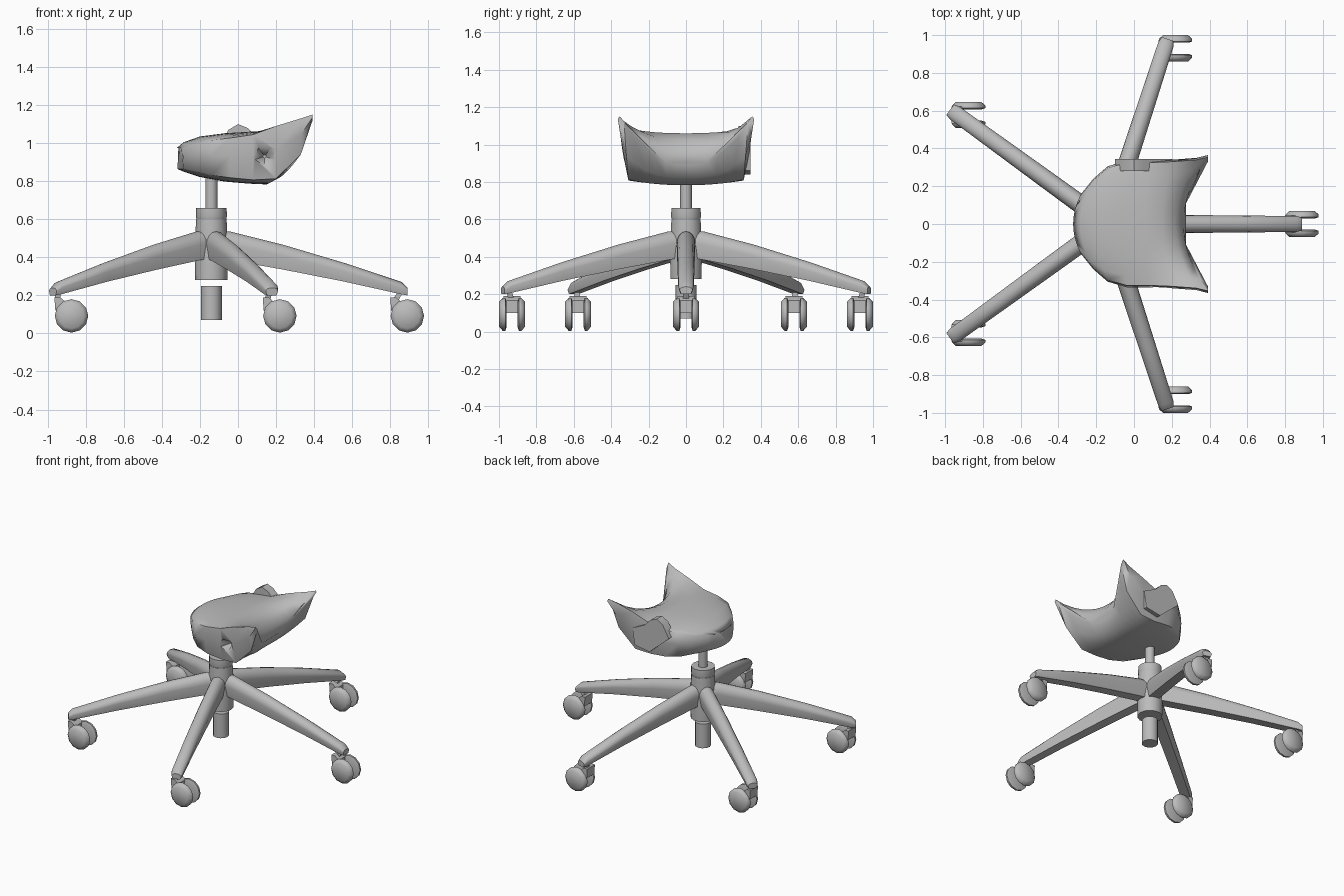
import bpy, bmesh, math
from mathutils import Vector, Matrix

cube = bpy.data.objects.get("Cube")
if cube:
    bpy.data.objects.remove(cube)

grey = bpy.data.materials.new("plain_grey")
grey.use_nodes = True
grey.diffuse_color = (0.5, 0.5, 0.5, 1)
grey.node_tree.nodes["Principled BSDF"].inputs["Base Color"].default_value = (0.5, 0.5, 0.5, 1)

HUB = Vector((-0.14, 0, 0))


def finish(name, bm, angle=40):
    bmesh.ops.recalc_face_normals(bm, faces=bm.faces)
    mesh = bpy.data.meshes.new(name)
    bm.to_mesh(mesh)
    bm.free()
    mesh.materials.append(grey)
    obj = bpy.data.objects.new(name, mesh)
    bpy.context.collection.objects.link(obj)
    bpy.ops.object.select_all(action="DESELECT")
    obj.select_set(True)
    bpy.context.view_layer.objects.active = obj
    bpy.ops.object.shade_smooth_by_angle(angle=math.radians(angle))
    return obj


def loft(name, rings, angle=40):
    """Skin a list of closed rings and cap both ends."""
    bm = bmesh.new()
    loops = [[bm.verts.new(p) for p in ring] for ring in rings]
    n = len(loops[0])
    for a, b in zip(loops, loops[1:]):
        for i in range(n):
            j = (i + 1) % n
            bm.faces.new((a[i], a[j], b[j], b[i]))
    bm.faces.new(loops[0])
    bm.faces.new(loops[-1])
    return finish(name, bm, angle)


def turned(name, profile, sides=14):
    """Vertical turned part on the hub axis from (radius, z) pairs."""
    return loft(name, [[HUB + Vector((r * math.cos(k * math.tau / sides),
                                      r * math.sin(k * math.tau / sides), z))
                        for k in range(sides)] for r, z in profile])


# Central column
turned("lift_column", [(0.032, 0.6), (0.032, 0.86)], 12)
turned("hub_collar", [(0.078, 0.6), (0.082, 0.615), (0.08, 0.66)])
turned("hub", [(0.085, 0.28), (0.088, 0.45), (0.08, 0.6)])
turned("lift_cylinder", [(0.055, 0.07), (0.055, 0.25)], 12)

# Legs: (distance from hub, top, bottom, half width)
LEG = [(0.0, 0.54, 0.40, 0.05), (0.1, 0.535, 0.385, 0.05), (0.38, 0.465, 0.335, 0.048),
       (0.7, 0.37, 0.272, 0.045), (1.0, 0.27, 0.205, 0.042), (1.03, 0.24, 0.2, 0.034)]
for k in range(5):
    turn = Matrix.Rotation(k * math.tau / 5, 4, "Z")
    rings = []
    for r, top, bot, w in LEG:
        ring = []
        for i in range(9):
            a = math.pi * i / 8
            shoulder = bot + 0.55 * (top - bot)
            ring.append((w * math.cos(a), shoulder + (top - shoulder) * math.sin(a)))
        ring += [(-w * 0.75, bot), (w * 0.75, bot)]
        rings.append([HUB + turn @ Vector((r, y, z)) for y, z in ring])
    loft(f"leg_{k + 1}", rings)


# Twin wheel casters, all rolling the same way
def caster(k, cx, cy):
    for side in (-1, 1):
        rings = []
        for r, off in ((0.07, 0.03), (0.088, 0.036), (0.088, 0.05), (0.066, 0.07)):
            rings.append([Vector((cx + r * math.cos(i * math.tau / 12), cy + side * off,
                                  0.092 + r * math.sin(i * math.tau / 12))) for i in range(12)])
        loft(f"caster_{k}_wheel_{'right' if side < 0 else 'left'}", rings, 50)
    rings = [[Vector((cx + x, cy + y, z)) for x, z in
              ((-0.085, 0.12), (-0.03, 0.1), (-0.03, 0.165), (-0.06, 0.19), (-0.09, 0.19))]
             for y in (-0.045, 0.045)]
    loft(f"caster_{k}_bridge", rings)


for k, (cx, cy) in enumerate([(0.89, 0), (0.22, 0.93), (-0.875, 0.577),
                              (-0.875, -0.577), (0.22, -0.93)], 1):
    caster(k, cx, cy)
    leg_end = HUB + Matrix.Rotation((k - 1) * math.tau / 5, 3, "Z") @ Vector((1.0, 0, 0))
    foot = Vector((cx - 0.07, cy, 0.16))
    rings = [[Vector((c.x + dx * 0.015, c.y + dy * 0.015, z))
              for dx, dy in ((1, 1), (-1, 1), (-1, -1), (1, -1))]
             for c, z in ((foot, 0.16), (leg_end, 0.23))]
    loft(f"caster_{k}_stem", rings)

# Seat: (x, half width, top, bottom, top rise at sides, bottom rise at sides, backward sweep)
SEAT = [(-0.322, 0.15, 0.975, 0.865, 0.0, 0.0, 0.035),
        (-0.285, 0.24, 1.005, 0.85, -0.015, 0.0, 0.07),
        (-0.2, 0.305, 1.035, 0.822, -0.02, 0.01, 0.06),
        (-0.07, 0.335, 1.052, 0.798, -0.025, 0.02, 0.03),
        (0.06, 0.335, 1.06, 0.787, -0.015, 0.02, 0.02),
        (0.15, 0.34, 1.06, 0.783, 0.03, 0.03, 0.05),
        (0.22, 0.35, 1.025, 0.82, 0.105, 0.12, 0.11),
        (0.262, 0.365, 0.965, 0.89, 0.185, 0.23, 0.13)]
STEPS = 12
rings = []
for x, w, top, bot, rise_t, rise_b, sweep in SEAT:
    across = [2 * i / STEPS - 1 for i in range(STEPS + 1)]
    ring = [Vector((x + sweep * t * t, w * t * 0.97, top + rise_t * abs(t) ** 2.5)) for t in across]
    mid = (top + rise_t) * 0.55 + (bot + rise_b) * 0.45
    ring.append(Vector((x + sweep, w, mid)))
    ring += [Vector((x + sweep * t * t, w * t * 0.91, bot + rise_b * abs(t) ** 2.5))
             for t in reversed(across)]
    ring.append(Vector((x + sweep, -w, mid)))
    rings.append(ring)
seat = loft("seat", rings, 55)

# Broken pocket in the right side of the seat
bm = bmesh.new()
bmesh.ops.create_cone(bm, cap_ends=True, segments=5, radius1=0.085, radius2=0.01, depth=0.12,
                      matrix=Matrix.Translation((0.14, -0.32, 0.93)) @ Matrix.Rotation(-math.pi / 2, 4, "X"))
cutter = finish("pocket_cutter", bm)
cutter.hide_render = True
cut = seat.modifiers.new("pocket", "BOOLEAN")
cut.operation = "DIFFERENCE"
cut.object = cutter
bpy.context.view_layer.objects.active = seat
bpy.ops.object.modifier_apply(modifier="pocket")
bpy.data.objects.remove(cutter)

# Raised flap on the left side of the seat
flap = [(-0.1, 0.98), (-0.05, 1.07), (0.0, 1.1), (0.05, 1.08), (0.1, 1.03), (0.2, 0.98),
        (0.18, 0.86), (0.06, 0.84)]
loft("side_flap", [[Vector((x, y, z)) for x, z in flap] for y in (0.28, 0.345)])
